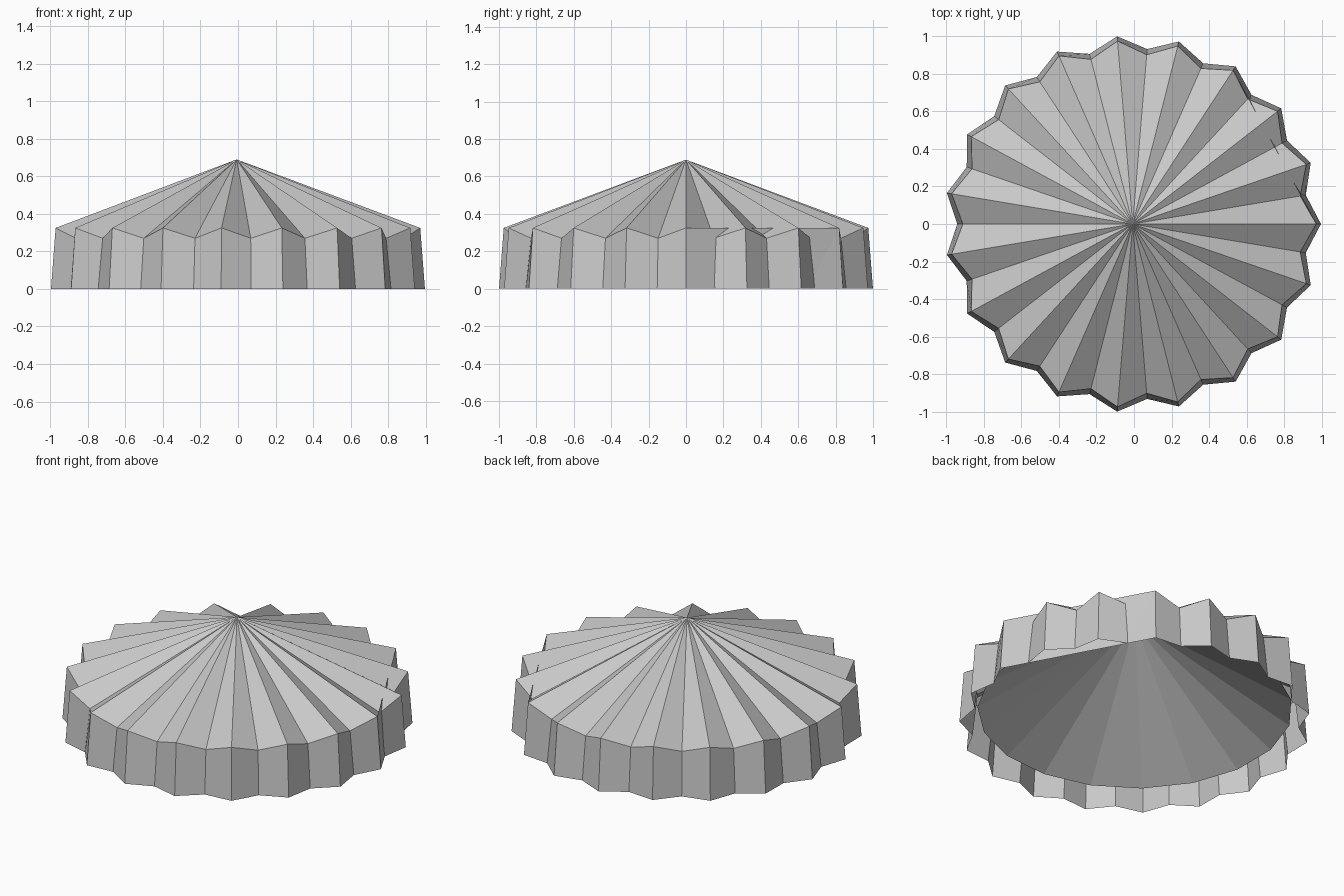
import bpy, bmesh, math

if "Cube" in bpy.data.objects:
    bpy.data.objects.remove(bpy.data.objects["Cube"])

N = 19                      # number of pleats
CX = -0.007                 # axis position that centres the odd-sided outline
APEX = 0.69

grey = bpy.data.materials.new("plain_grey")
grey.diffuse_color = (0.58, 0.58, 0.58, 1)
grey.use_nodes = True
grey.node_tree.nodes["Principled BSDF"].inputs["Base Color"].default_value = grey.diffuse_color


def point(bm, angle, radius, z):
    return bm.verts.new((CX + radius * math.cos(angle), radius * math.sin(angle), z))


def finish(bm, name):
    mesh = bpy.data.meshes.new(name)
    bm.to_mesh(mesh)
    bm.free()
    mesh.materials.append(grey)
    obj = bpy.data.objects.new(name, mesh)
    bpy.context.collection.objects.link(obj)
    return obj


def ring(bm, peak, valley):
    """Star-shaped ring; peak and valley are (radius, z)."""
    return [point(bm, math.pi * i / N, *(valley if i % 2 else peak))
            for i in range(2 * N)]


PEAK_LOW, PEAK_TOP = (1.003, 0.0), (0.978, 0.325)
VALLEY_LOW, VALLEY_TOP = (0.935, 0.0), (0.905, 0.27)

# Pleated side wall
bm = bmesh.new()
low = ring(bm, PEAK_LOW, VALLEY_LOW)
top = ring(bm, PEAK_TOP, VALLEY_TOP)
for i in range(2 * N):
    j = (i + 1) % (2 * N)
    bm.faces.new((low[i], low[j], top[j], top[i]))
finish(bm, "pleated_wall")

# Folded roof meeting at the apex
bm = bmesh.new()
rim = ring(bm, PEAK_TOP, VALLEY_TOP)
tip = bm.verts.new((CX, 0, APEX))
for i in range(2 * N):
    bm.faces.new((rim[i], rim[(i + 1) % (2 * N)], tip))
finish(bm, "pleated_roof")

# Plain inner cone, open to the underside
bm = bmesh.new()
rim = [point(bm, 2 * math.pi * i / N, 0.9, 0.1) for i in range(N)]
tip = bm.verts.new((CX, 0, APEX - 0.01))
for i in range(N):
    bm.faces.new((rim[(i + 1) % N], rim[i], tip))
finish(bm, "inner_cone")

# Flat panel spanning three pleats
bm = bmesh.new()
a, b = 0.0, 2 * math.pi * 3 / N
bm.faces.new((point(bm, a, *PEAK_LOW), point(bm, b, *PEAK_LOW),
              point(bm, b, *PEAK_TOP), point(bm, a, *PEAK_TOP)))
finish(bm, "flat_panel")
